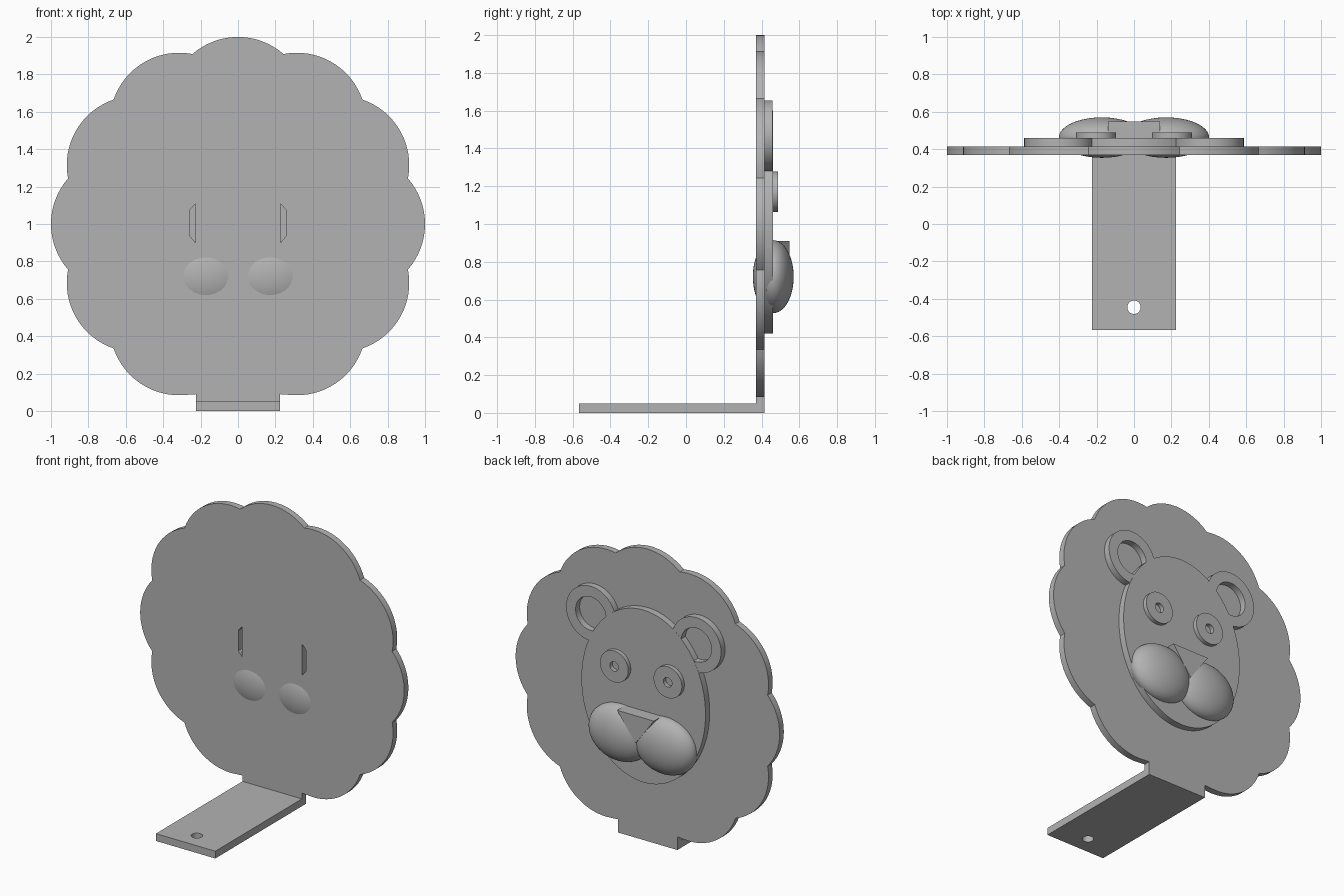
import bpy
from math import sin, cos, pi, radians, sqrt

if "Cube" in bpy.data.objects:
    bpy.data.objects.remove(bpy.data.objects["Cube"], do_unlink=True)

grey = bpy.data.materials.new("plain grey")
grey.use_nodes = True
grey.diffuse_color = (0.45, 0.45, 0.45, 1)
grey.node_tree.nodes["Principled BSDF"].inputs["Base Color"].default_value = grey.diffuse_color


def ellipse(cx, cz, rx, rz, n=64):
    return [(cx + rx * cos(2 * pi * i / n), cz + rz * sin(2 * pi * i / n)) for i in range(n)]


def finish(obj, angle=30):
    """Apply the material and smooth the rounded sides."""
    obj.data.materials.clear()
    obj.data.materials.append(grey)
    bpy.ops.object.select_all(action="DESELECT")
    obj.select_set(True)
    bpy.context.view_layer.objects.active = obj
    bpy.ops.object.shade_smooth_by_angle(angle=radians(angle))


def plate(name, loops, start, end, flat=False):
    """Filled outline with holes; upright along y, or flat along z."""
    curve = bpy.data.curves.new(name, "CURVE")
    curve.dimensions = "2D"
    curve.fill_mode = "BOTH"
    curve.extrude = (end - start) / 2
    for loop in loops:
        spline = curve.splines.new("POLY")
        spline.points.add(len(loop) - 1)
        for point, (a, b) in zip(spline.points, loop):
            point.co = (a, b, 0, 1)
        spline.use_cyclic_u = True
    obj = bpy.data.objects.new(name, curve)
    bpy.context.collection.objects.link(obj)
    middle = (start + end) / 2
    if flat:
        obj.location.z = middle
    else:
        obj.location.y = middle
        obj.rotation_euler.x = pi / 2
    bpy.ops.object.select_all(action="DESELECT")
    obj.select_set(True)
    bpy.context.view_layer.objects.active = obj
    bpy.ops.object.convert(target="MESH")
    finish(bpy.context.object)


# Scalloped mane with a square neck in place of its lowest lobe
LOBE_DISTANCE, LOBE_RADIUS, HALF_FOOT = 0.63, 0.37, 0.225
BACK, FRONT = 0.37, 0.415
mane = []
for lobe in range(12):
    if lobe == 9:
        mane += [(-HALF_FOOT, 0.09), (-HALF_FOOT, 0), (HALF_FOOT, 0), (HALF_FOOT, 0.09)]
        continue
    for step in range(16):
        a = radians(30 * lobe - 15 + 30 * step / 16)
        off = a - radians(30 * lobe)
        r = LOBE_DISTANCE * cos(off) + sqrt(LOBE_RADIUS**2 - (LOBE_DISTANCE * sin(off))**2)
        x, z = r * cos(a), 1 + r * sin(a)
        if z > 0.5 or abs(x) > HALF_FOOT + 0.02:
            mane.append((x, z))
slots = [[(s * 0.227, 0.9), (s * 0.257, 0.935), (s * 0.257, 1.075), (s * 0.227, 1.11)]
         for s in (-1, 1)]
plate("mane", [mane] + slots, BACK, FRONT)

# Foot with a screw hole
foot = [(-HALF_FOOT, -0.567), (HALF_FOOT, -0.567), (HALF_FOOT, BACK), (-HALF_FOOT, BACK)]
plate("foot", [foot, ellipse(0, -0.445, 0.036, 0.036, 32)], 0, 0.05, flat=True)

# Oval face
plate("face", [ellipse(0, 1.01, 0.47, 0.59, 96)], FRONT, 0.46)

for side, s in (("left", 1), ("right", -1)):
    # Ring ear
    plate(side + "_ear", [ellipse(s * 0.4, 1.468, 0.187, 0.187), ellipse(s * 0.4, 1.468, 0.115, 0.115)],
          FRONT, 0.459)
    # Eye disc with pupil hole
    plate(side + "_eye", [ellipse(s * 0.203, 1.17, 0.107, 0.107), ellipse(s * 0.203, 1.17, 0.033, 0.033, 16)],
          0.46, 0.488)
    # Rounded cheek, its back showing slightly through the mane
    bpy.ops.mesh.primitive_uv_sphere_add(segments=64, ring_count=32, radius=1,
                                         location=(s * 0.172, 0.721, 0.462))
    cheek = bpy.context.object
    cheek.name = side + "_cheek"
    cheek.location = (s * 0.172, 0.462, 0.721)
    cheek.scale = (0.23, 0.108, 0.193)
    finish(cheek)

# Triangular nose
plate("nose", [[(-0.14, 0.91), (0, 0.72), (0.14, 0.91)]], FRONT, 0.547)
